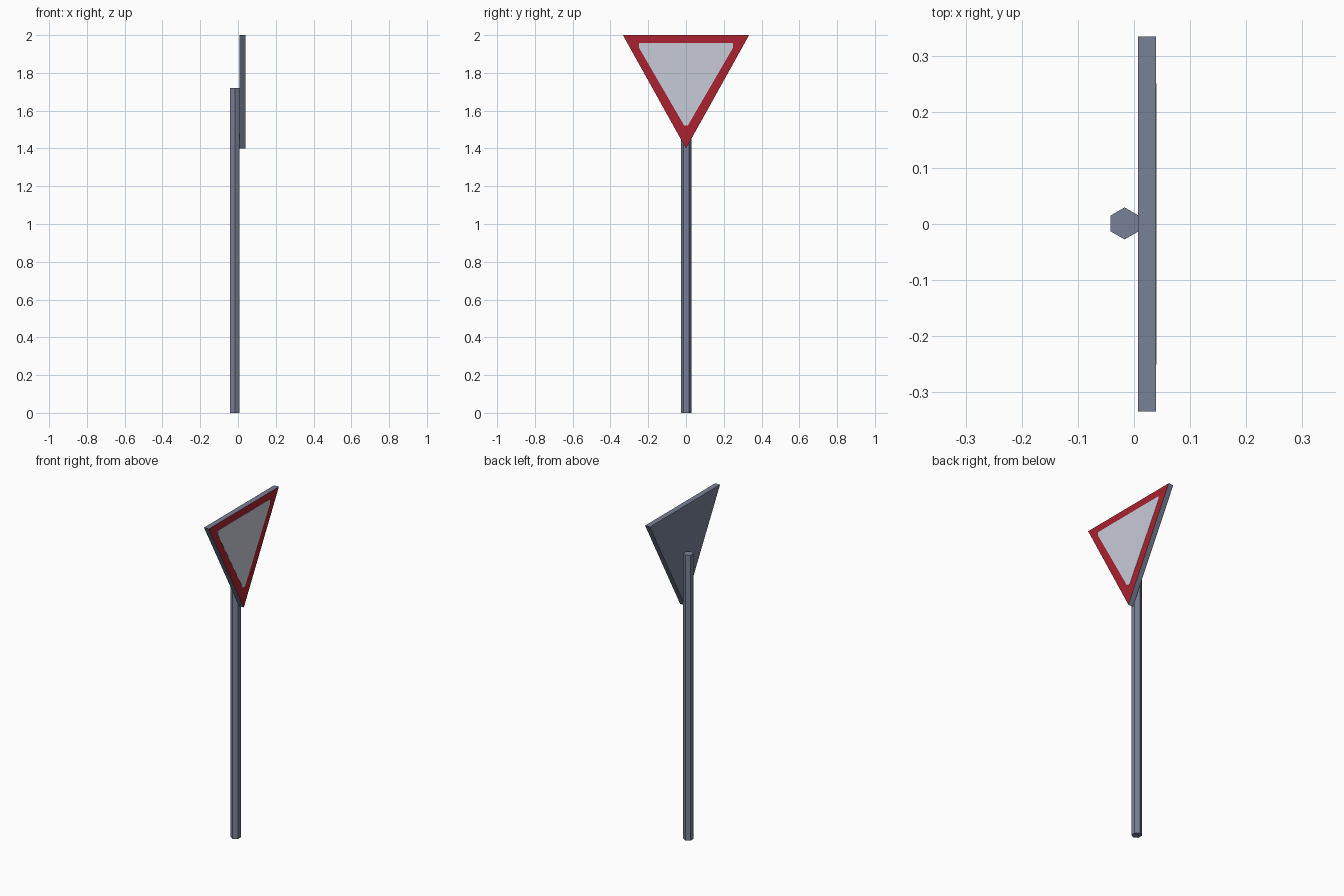
import bpy, bmesh, math

if "Cube" in bpy.data.objects:
    bpy.data.objects.remove(bpy.data.objects["Cube"])


def material(name, rgb):
    m = bpy.data.materials.new(name)
    m.diffuse_color = (*rgb, 1)
    m.use_nodes = True
    m.node_tree.nodes["Principled BSDF"].inputs["Base Color"].default_value = m.diffuse_color
    return m


grey = material("steel grey", (0.19, 0.22, 0.305))
red = material("sign red", (0.40, 0.016, 0.029))
white = material("sign white", (0.575, 0.60, 0.69))


def prism(name, outline, vec, mats):
    """Extrude a flat outline along vec; a second material colours the +x face."""
    bm = bmesh.new()
    base = bm.faces.new([bm.verts.new(p) for p in outline])
    out = bmesh.ops.extrude_face_region(bm, geom=[base], use_keep_orig=True)
    verts = [g for g in out["geom"] if isinstance(g, bmesh.types.BMVert)]
    bmesh.ops.translate(bm, verts=verts, vec=vec)
    bmesh.ops.recalc_face_normals(bm, faces=bm.faces)
    bm.normal_update()
    if len(mats) > 1:
        for f in bm.faces:
            f.material_index = int(f.normal.x > 0.9)
    me = bpy.data.meshes.new(name)
    bm.to_mesh(me)
    bm.free()
    for m in mats:
        me.materials.append(m)
    ob = bpy.data.objects.new(name, me)
    bpy.context.collection.objects.link(ob)
    return ob


# Hexagonal pole, flat sides toward +x and -x
R = 0.0285
hexagon = [(-0.0168 + R * math.cos(a), 0.001 + R * math.sin(a), 0)
           for a in (math.radians(30 + 60 * i) for i in range(6))]
prism("pole", hexagon, (0, 0, 1.72), [grey])

# Triangular board pointing down, red on its face
board = [(0.007, -0.334, 2), (0.007, 0.334, 2), (0.007, 0, 1.4)]
prism("sign_board", board, (0.032, 0, 0), [grey, red])

# White centre with slightly clipped corners
half = [(0.01, 1.522), (0.25, 1.935), (0.25, 1.957)]
panel = [(0.0385, y, z) for y, z in half]
panel += [(0.0385, -y, z) for y, z in reversed(half)]
prism("white_panel", panel, (0.0015, 0, 0), [white])
